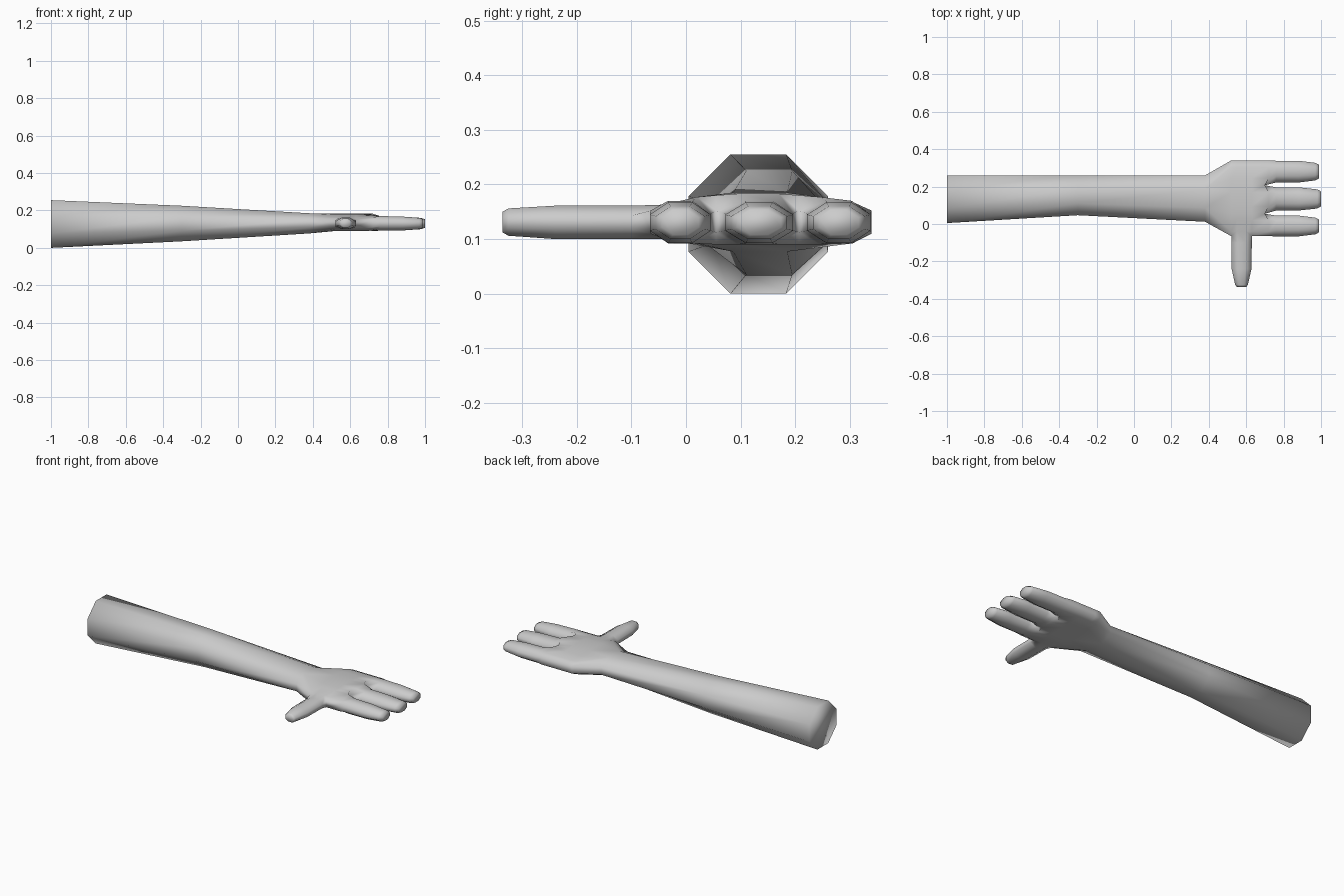
import bpy, bmesh

if "Cube" in bpy.data.objects:
    bpy.data.objects.remove(bpy.data.objects["Cube"])

skin = bpy.data.materials.new("light_grey_skin")
skin.diffuse_color = (0.6, 0.6, 0.6, 1)
skin.use_nodes = True
skin.node_tree.nodes["Principled BSDF"].inputs["Base Color"].default_value = skin.diffuse_color
bm = bmesh.new()


def face(*vs):
    u = list(dict.fromkeys(vs))
    if len(u) > 2 and not bm.faces.get(u):
        bm.faces.new(u)


def loft(a, b):
    for i in range(len(a)):
        j = (i + 1) % len(a)
        face(a[i], a[j], b[j], b[i])


def octagon(c0, c1, z0, z1, place, k=0.3):
    """Eight verts: side low, side up, top pair, far side up, low, bottom pair."""
    dc, dz = (c1 - c0) * k, (z1 - z0) * 0.3
    pts = [(c0, z0 + dz), (c0, z1 - dz), (c0 + dc, z1), (c1 - dc, z1),
           (c1, z1 - dz), (c1, z0 + dz), (c1 - dc, z0), (c0 + dc, z0)]
    return [bm.verts.new(place(c, z)) for c, z in pts]


def tube(base, rings):
    for r in rings:
        loft(base, r)
        base = r
    bm.faces.new(base)


# Forearm, from capped end to wrist
arm = [octagon(y0, y1, z0, z1, lambda c, z, x=x: (x, c, z)) for x, y0, y1, z0, z1 in
       [(-1, .005, .26, 0, .255), (-.3, .047, .258, .035, .225), (.38, .012, .26, .077, .185)]]
bm.faces.new(arm[0])
for a, b in zip(arm, arm[1:]):
    loft(a, b)

# Palm rings: two side verts, eight top verts, two side verts, eight bottom verts
COLS = [-.04, .02, .055, .095, .17, .207, .245, .305]
TOP = [.163, .177, .18, .183, .183, .18, .177, .168]
BOT = [.100, .092, .09, .09, .09, .09, .09, .092]


def palm_ring(x, x_web, side0=None, y_end=.34):
    xs = [x_web if i in (2, 5) else x for i in range(8)]
    s0 = side0 or [bm.verts.new((x, -.065, z)) for z in (.11, .152)]
    top = [bm.verts.new(p) for p in zip(xs, COLS, TOP)]
    s1 = [bm.verts.new((x, y_end, z)) for z in (.152, .11)]
    bot = [bm.verts.new(p) for p in zip(xs, COLS, BOT)]
    return s0 + top + s1 + bot[::-1]


p0 = palm_ring(.52, .52)
p3 = palm_ring(.63, .63)
p1 = palm_ring(.55, .55, p0[:2])
p2 = palm_ring(.60, .60, p3[:2])
p4 = palm_ring(.72, .70)
for a, b in ((p0, p1), (p2, p3), (p3, p4)):
    loft(a, b)
for i in range(2, 19):           # leave the thumb opening
    face(p1[i], p1[i + 1], p2[i + 1], p2[i])

# Wrist fans out to the palm
w = arm[-1]
near = [0, 1] + [2] * 4 + [3] * 4 + [4, 5] + [6] * 4 + [7] * 4
for i in range(20):
    j = (i + 1) % 20
    face(w[near[i]], w[near[j]], p0[j], p0[i])

# Thumb
thumb = [p0[0], p0[1], p1[2], p2[2], p3[1], p3[0], p2[19], p1[19]]
tube(thumb, [octagon(.575 - h, .575 + h, z0, z1, lambda c, z, y=y: (c, y, z))
             for y, h, z0, z1 in [(-.10, .055, .1, .161), (-.24, .053, .1, .161),
                                  (-.325, .034, .106, .156), (-.336, .026, .112, .15)]])

# Webs between fingers
web = {}
for i in (2, 5):
    web[i] = [bm.verts.new((.70, COLS[i], z)) for z in (.112, .152)]

# Three fingers
top, bot = p4[2:10], p4[12:][::-1]
left = [p4[:2], web[2], web[5]]
right = [web[2], web[5], [p4[11], p4[10]]]
for k, (y0, y1, tip) in enumerate([(-.066, .045, .99), (.072, .196, 1.0), (.222, .338, .99)]):
    i = 3 * k
    base = [left[k][0], left[k][1], top[i], top[i + 1],
            right[k][1], right[k][0], bot[i + 1], bot[i]]
    # web corners join finger bases to the palm edge
    if k < 2:
        j = i + 2
        face(top[i + 1], top[j], right[k][1])
        face(top[j], top[i + 3], right[k][1])
        face(bot[i + 1], bot[j], right[k][0])
        face(bot[j], bot[i + 3], right[k][0])
    tube(base, [octagon(y0 + d, y1 - d, z0, z1, lambda c, z, x=x: (x, c, z))
                for x, d, z0, z1 in [(.76, 0, .092, .17), (.88, 0, .093, .167),
                                     (tip - .02, .011, .1, .16), (tip, .022, .108, .153)]])

bmesh.ops.recalc_face_normals(bm, faces=bm.faces[:])
for f in bm.faces:
    f.smooth = True
me = bpy.data.meshes.new("arm_and_hand")
bm.to_mesh(me)
bm.free()
me.materials.append(skin)
obj = bpy.data.objects.new("arm_and_hand", me)
bpy.context.collection.objects.link(obj)
